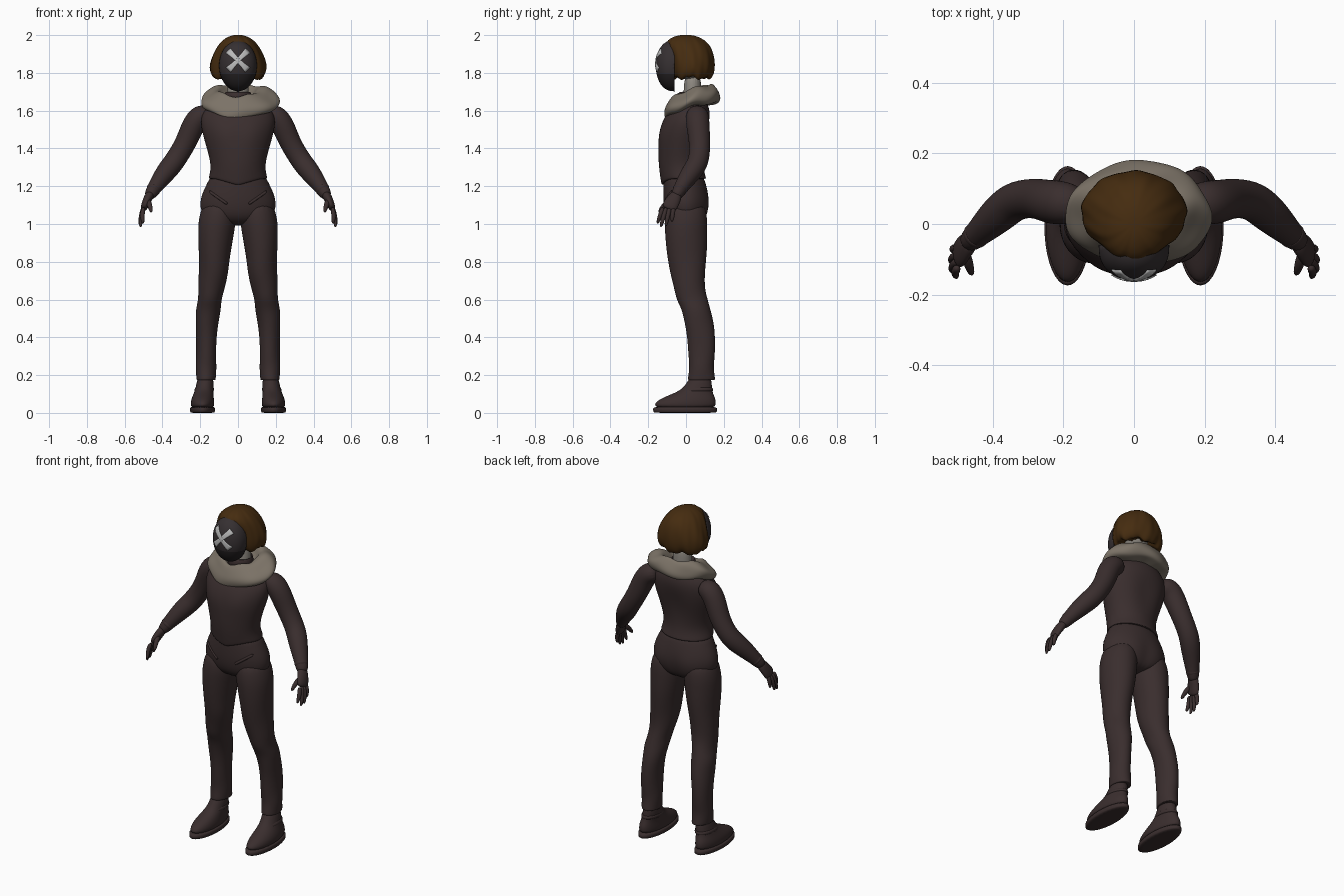
import bpy, bmesh, math
from mathutils import Vector

cube = bpy.data.objects.get("Cube")
if cube:
    bpy.data.objects.remove(cube, do_unlink=True)


def material(name, r, g, b):
    mat = bpy.data.materials.new(name)
    mat.use_nodes = True
    mat.diffuse_color = (r, g, b, 1)
    mat.node_tree.nodes["Principled BSDF"].inputs["Base Color"].default_value = (r, g, b, 1)
    return mat


SUIT = material("dark brown suit", .042, .027, .027)
MASK = material("charcoal mask", .036, .029, .031)
JAW = material("black jaw", .018, .015, .016)
WHITE = material("pale grey mark", .5, .5, .5)
HAIR = material("brown hair", .06, .025, .005)
SCARF = material("stone scarf", .2, .17, .135)
SKIN = material("pale skin", .27, .25, .22)


def finish(name, bm, mats, mirror=False, subdiv=1):
    bmesh.ops.recalc_face_normals(bm, faces=bm.faces)
    mesh = bpy.data.meshes.new(name)
    bm.to_mesh(mesh)
    bm.free()
    for poly in mesh.polygons:
        poly.use_smooth = True
    for mat in mats:
        mesh.materials.append(mat)
    obj = bpy.data.objects.new(name, mesh)
    bpy.context.collection.objects.link(obj)
    if mirror:
        obj.modifiers.new("mirror", "MIRROR")
    if subdiv:
        sub = obj.modifiers.new("smooth", "SUBSURF")
        sub.levels = sub.render_levels = subdiv
    return obj


def skin_rings(name, rings, mat, mirror, subdiv):
    """Bridge equal rings of points and close both ends."""
    bm = bmesh.new()
    loops = [[bm.verts.new(p) for p in ring] for ring in rings]
    n = len(loops[0])
    for a, b in zip(loops, loops[1:]):
        for i in range(n):
            j = (i + 1) % n
            bm.faces.new((a[i], a[j], b[j], b[i]))
    bm.faces.new(loops[0])
    bm.faces.new(loops[-1])
    return finish(name, bm, [mat], mirror, subdiv)


def stack(name, rows, mat, mirror=False, sides=20, warp=None, subdiv=2):
    """Level oval slices: height, centre x, centre y, half width, half depth."""
    rings = []
    for z, cx, cy, rx, ry in rows:
        ring = []
        for i in range(sides):
            a = math.tau * i / sides
            p = Vector((cx + rx * math.cos(a), cy + ry * math.sin(a), z))
            if warp:
                warp(p, a)
            ring.append(p)
        rings.append(ring)
    return skin_rings(name, rings, mat, mirror, subdiv)


def tube(name, path, radii, mat=SUIT, mirror=True, sides=12, subdiv=2):
    """Round or oval slices set square to a path."""
    pts = [Vector(p) for p in path]
    rings = []
    for k, p in enumerate(pts):
        t = (pts[min(k + 1, len(pts) - 1)] - pts[max(k - 1, 0)]).normalized()
        u = Vector((0, 1, 0))
        u = (u - t * u.dot(t)).normalized()
        v = t.cross(u)
        r = radii[k] if isinstance(radii[k], tuple) else (radii[k], radii[k])
        rings.append([p + u * r[0] * math.cos(math.tau * i / sides)
                      + v * r[1] * math.sin(math.tau * i / sides) for i in range(sides)])
    return skin_rings(name, rings, mat, mirror, subdiv)


def bump(p, x, z, size):
    return math.exp(-((abs(p.x) - x) ** 2 + (p.z - z) ** 2) / size ** 2)


# Top: chest muscles and a hem that dips to a point in front
def shape_top(p, a):
    if p.y < -.02:
        p.y -= .012 * bump(p, .08, 1.48, .06)
        if p.z < 1.26:
            p.z -= .035 * max(0, 1 - abs(p.x) / .12)
    elif p.y > .03:
        p.y -= .02 * bump(p, 0, 1.45, .07)


stack("top", [
    (1.245, 0, -.01, .13, .09), (1.235, 0, -.01, .158, .12), (1.255, 0, -.015, .153, .118),
    (1.31, 0, -.028, .142, .118), (1.4, 0, -.022, .165, .125), (1.48, 0, -.01, .19, .132),
    (1.56, 0, .005, .203, .125), (1.62, 0, .025, .17, .1), (1.68, 0, .03, .08, .06)],
    SUIT, sides=28, warp=shape_top)


# Trousers: seat, legs and pocket edges
def shape_seat(p, a):
    if p.y > .02:
        p.y += .014 * bump(p, .09, 1.07, .07) - .015 * bump(p, 0, 1.06, .03)


stack("trouser_seat", [
    (.99, 0, .01, .09, .06), (1.03, 0, 0, .185, .105), (1.1, 0, 0, .206, .12),
    (1.16, 0, -.002, .192, .12), (1.22, 0, -.008, .162, .112), (1.27, 0, -.015, .138, .1)],
    SUIT, sides=28, warp=shape_seat)


# Shallow cloth creases, strongest at the knee and shin
def crease(p, a):
    k = .004 * math.sin(p.z * 60 + 2 * a) * (1 if p.z < .75 else .3)
    p.x += k * math.cos(a)
    p.y += k * math.sin(a)


stack("trouser_legs", [
    (1.13, .1, 0, .08, .095), (1.04, .108, 0, .1, .113), (.98, .114, 0, .098, .115),
    (.9, .12, .003, .092, .111), (.82, .125, .005, .083, .103), (.74, .13, .008, .077, .094),
    (.66, .14, .018, .068, .085), (.6, .149, .032, .065, .08), (.55, .157, .053, .064, .08),
    (.48, .163, .07, .062, .076), (.4, .168, .081, .058, .071), (.3, .169, .083, .055, .068),
    (.24, .169, .082, .053, .067), (.18, .169, .082, .055, .07), (.172, .169, .082, .054, .069),
    (.175, .169, .082, .035, .045)],
    SUIT, mirror=True, warp=crease)

pocket = []
for i in range(6):
    x = .055 + .02 * i
    pocket.append((x, -.12 * math.sqrt(1 - (x / .195) ** 2), 1.105 + .014 * i))
tube("pocket_edges", pocket, [(.006, .008)] * 6, sides=8, subdiv=1)

# Boots: rounded upper, strap and flat sole
stack("boots", [
    (.02, .188, -.005, .06, .16), (.05, .188, -.005, .064, .166), (.075, .187, .01, .06, .148),
    (.1, .183, .035, .053, .11), (.13, .177, .065, .047, .073), (.21, .17, .08, .042, .054)],
    SUIT, mirror=True)
stack("boot_soles", [
    (0, .188, -.005, .062, .164), (.003, .188, -.005, .066, .17),
    (.028, .188, -.005, .067, .171), (.032, .188, -.005, .062, .164)],
    SUIT, mirror=True, sides=28, subdiv=1)
stack("boot_straps", [
    (.112, .18, .055, .045, .08), (.115, .18, .055, .054, .094),
    (.135, .177, .067, .051, .076), (.138, .177, .067, .04, .06)],
    SUIT, mirror=True, subdiv=1)

# Arms, cuffs and hands
tube("arms", [
    (.14, .055, 1.585), (.2, .06, 1.578), (.238, .062, 1.525), (.275, .074, 1.43),
    (.33, .07, 1.34), (.365, .045, 1.295), (.405, .008, 1.245), (.45, -.035, 1.18),
    (.475, -.057, 1.14)],
    [.045, .064, .063, .057, .056, .057, .05, .036, .03], sides=16)
tube("glove_cuffs", [(.442, -.027, 1.192), (.446, -.031, 1.186), (.458, -.042, 1.169)],
     [.036, .041, .036])
tube("palms", [(.458, -.042, 1.167), (.478, -.062, 1.135), (.493, -.083, 1.1), (.5, -.095, 1.075)],
     [(.028, .026), (.038, .024), (.044, .021), (.036, .016)])

fingers = {"index": (-.122, -.152, 1.0, .502), "middle": (-.104, -.135, .98, .516),
           "ring": (-.086, -.108, .985, .518), "little": (-.066, -.075, 1.01, .512)}
for label, (y0, y1, z1, x1) in fingers.items():
    start, tip = Vector((.499, y0, 1.09)), Vector((x1, y1, z1))
    middle = start.lerp(tip, .5) + Vector((.008, 0, 0))
    tube(label + "_fingers", [start, middle, tip], [.014, .013, .009], sides=8)
tube("thumbs", [(.48, -.075, 1.13), (.467, -.118, 1.1), (.458, -.145, 1.06)],
     [.018, .015, .009], sides=8)

# Neck, head and collar
stack("neck", [(1.62, 0, .03, .06, .055), (1.7, 0, .035, .055, .046), (1.8, 0, .035, .055, .045)], SKIN)
stack("head", [(1.765, 0, .01, .045, .05), (1.79, 0, .01, .08, .08), (1.88, 0, .01, .09, .09),
               (1.94, 0, .01, .06, .06)], SKIN)
stack("collar", [(1.62, 0, .025, .085, .08), (1.69, 0, .025, .07, .066), (1.7, 0, .027, .068, .064),
                 (1.698, 0, .027, .06, .056), (1.66, 0, .027, .058, .053)], SUIT, subdiv=1)


# Scarf: a draped ring, lower in front, with slanting folds
def drape(p, a):
    k = 1 + .035 * math.sin(3 * a + 45 * p.z) + .015 * math.sin(7 * a - 30 * p.z)
    p.x = p.x * k
    p.y = .03 + (p.y - .03) * k
    p.z += .3 * p.y + .028 * (p.x / .2) ** 2 + .006 * math.sin(5 * a + 1)


stack("scarf", [
    (1.595, .012, .03, .15, .11), (1.585, .012, .03, .195, .14), (1.61, .014, .03, .212, .15),
    (1.64, .012, .03, .2, .146), (1.665, .01, .035, .172, .132), (1.69, .006, .035, .145, .115),
    (1.7, .004, .035, .115, .1), (1.685, 0, .035, .09, .085), (1.64, 0, .03, .075, .07)],
    SCARF, sides=40, warp=drape)

# Mask: the front half of an egg, with a darker jaw
MASK_Y, MASK_Z, MASK_W, MASK_D, MASK_H = -.06, 1.838, .1, .1, .135


def mask_front(x, z):
    rest = 1 - (x / MASK_W) ** 2 - ((z - MASK_Z) / MASK_H) ** 2
    return MASK_Y - MASK_D * max(0, rest) ** .4


bm = bmesh.new()
bmesh.ops.create_uvsphere(bm, u_segments=64, v_segments=48, radius=1)
bmesh.ops.bisect_plane(bm, geom=bm.verts[:] + bm.edges[:] + bm.faces[:], plane_co=(0, 0, 0),
                       plane_no=(0, 1, 0), clear_outer=True)
for v in bm.verts:
    v.co = Vector((v.co.x * MASK_W, MASK_Y - MASK_D * max(0, -v.co.y) ** .8, MASK_Z + v.co.z * MASK_H))
for f in bm.faces:
    f.material_index = int(f.calc_center_median().z < 1.795)
mask = finish("mask", bm, [MASK, JAW], subdiv=0)
mask.modifiers.new("shell", "SOLIDIFY").thickness = .008

# Crossed mark: two flared strips lying on the mask
bm = bmesh.new()
for side in (-1, 1):
    rows = []
    for i in range(13):
        t = i / 6 - 1
        half = .011 + .007 * t * t
        row = []
        for w in (-1, -.5, 0, .5, 1):
            x = side * (.05 * t - .7 * half * w)
            z = 1.866 + .05 * t + .7 * half * w
            row.append(bm.verts.new((x, mask_front(x, z), z)))
        rows.append(row)
    for a, b in zip(rows, rows[1:]):
        for j in range(4):
            bm.faces.new((a[j], a[j + 1], b[j + 1], b[j]))
mark = finish("mask_mark", bm, [WHITE], subdiv=0)
plate = mark.modifiers.new("plate", "SOLIDIFY")
plate.thickness, plate.offset = .008, 0


# Hair: a chin-length bob with wavy locks and a ragged lower edge
def locks(p, a):
    k = 1 + .018 * math.sin(9 * a + 14 * p.z) + .012 * math.sin(17 * a - 20 * p.z)
    p.x *= k
    p.y = .03 + (p.y - .03) * k
    if p.z < 1.82:
        p.z += .008 * math.sin(6 * a + 2) + .005 * math.sin(13 * a)


stack("hair", [
    (1.8, 0, .03, .08, .07), (1.772, 0, .03, .115, .088), (1.772, 0, .03, .132, .1),
    (1.8, 0, .032, .15, .116), (1.845, 0, .032, .15, .12), (1.885, 0, .028, .138, .12),
    (1.925, 0, .018, .12, .12), (1.96, 0, .005, .096, .112), (1.985, 0, 0, .066, .082),
    (1.998, 0, 0, .035, .045), (2.001, 0, 0, .012, .015)],
    HAIR, sides=56, warp=locks, subdiv=1)
